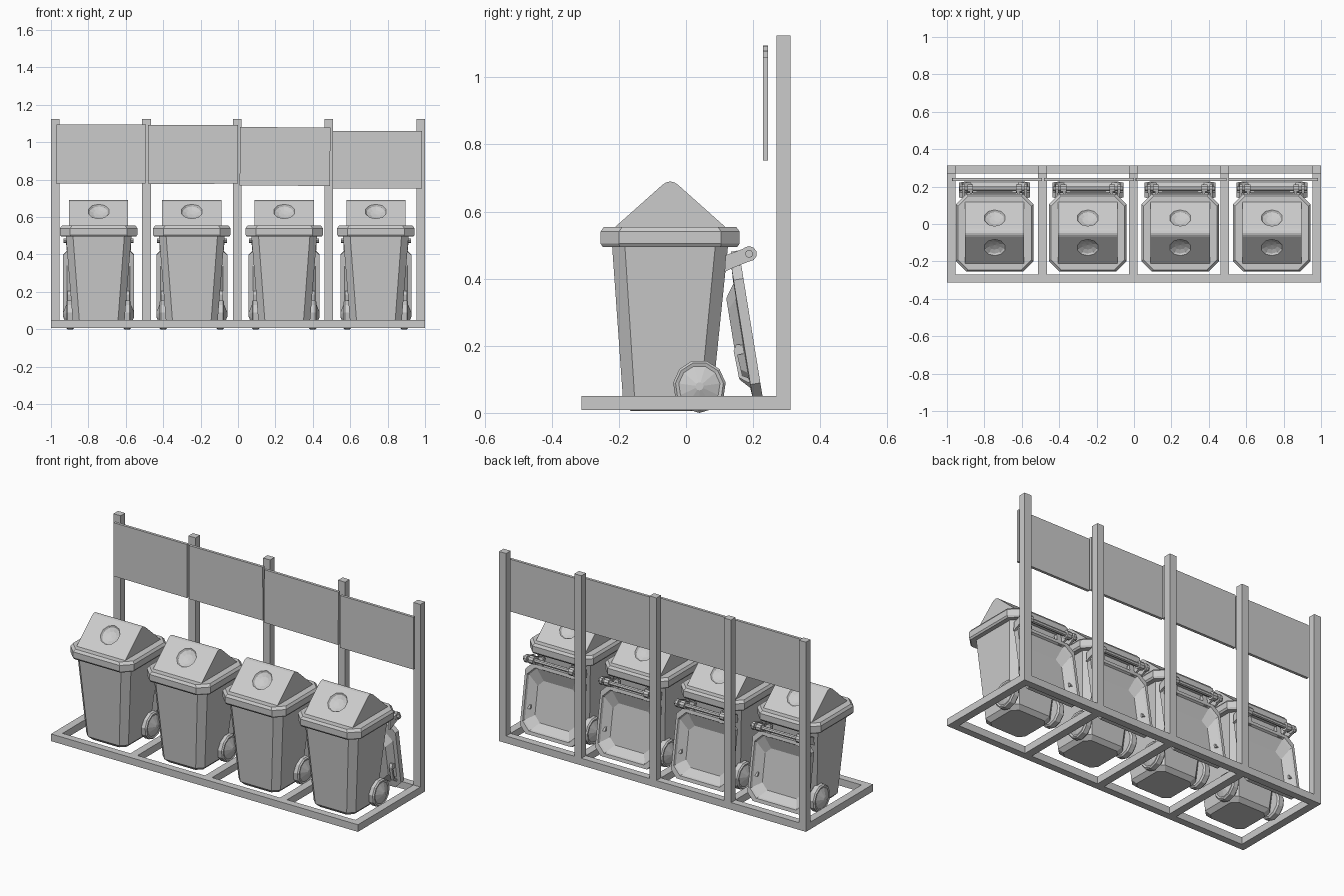
import bpy, bmesh, math
from mathutils import Vector, Matrix

if "Cube" in bpy.data.objects:
    bpy.data.objects.remove(bpy.data.objects["Cube"])


def to_mesh(bm, name):
    bmesh.ops.recalc_face_normals(bm, faces=bm.faces)
    me = bpy.data.meshes.new(name)
    bm.to_mesh(me)
    bm.free()
    return me


def place(me, name, loc=(0, 0, 0)):
    ob = bpy.data.objects.new(name, me)
    ob.location = loc
    bpy.context.collection.objects.link(ob)
    return ob


def box(name, x0, x1, y0, y1, z0, z1, tilt=0):
    bm = bmesh.new()
    bmesh.ops.create_cube(bm, size=1)
    bmesh.ops.scale(bm, vec=(x1 - x0, y1 - y0, z1 - z0), verts=bm.verts)
    ob = place(to_mesh(bm, name), name, ((x0 + x1) / 2, (y0 + y1) / 2, (z0 + z1) / 2))
    ob.rotation_euler.y = math.radians(tilt)
    return ob


def ring(hx, y0, y1, c, z):
    """Rectangle with cut corners at height z."""
    return [(-hx + c, y0, z), (hx - c, y0, z), (hx, y0 + c, z), (hx, y1 - c, z),
            (hx - c, y1, z), (-hx + c, y1, z), (-hx, y1 - c, z), (-hx, y0 + c, z)]


def loft(bm, rings):
    vs = [[bm.verts.new(p) for p in r] for r in rings]
    n = len(vs[0])
    for a, b in zip(vs, vs[1:]):
        for i in range(n):
            bm.faces.new((a[i], a[(i + 1) % n], b[(i + 1) % n], b[i]))
    bm.faces.new(vs[0][::-1])
    bm.faces.new(vs[-1])


def lathe(bm, profile, cy, cz, n, side=1):
    """Round part along x; profile is (x, radius)."""
    loft(bm, [[(side * x, cy + r * math.sin(2 * math.pi * i / n),
                cz - r * math.cos(2 * math.pi * i / n)) for i in range(n)]
              for x, r in profile])


def plate(bm, pts, x0, x1):
    """Side-view outline (y, z) extruded along x."""
    loft(bm, [[(x, y, z) for y, z in pts] for x in (x0, x1)])


parts = {}

# bin body: tapered, cut corners
bm = bmesh.new()
loft(bm, [ring(.115, -.165, .055, .03, .006), ring(.137, -.187, .077, .035, .028),
          ring(.175, -.22, .125, .038, .495)])
parts["bin_body"] = to_mesh(bm, "bin_body")

# lid rim
bm = bmesh.new()
loft(bm, [ring(.2, -.248, .153, .05, .495), ring(.207, -.255, .16, .055, .505),
          ring(.207, -.255, .16, .055, .54), ring(.197, -.245, .15, .055, .554)])
parts["lid_rim"] = to_mesh(bm, "lid_rim")

# gabled hood with round dents on both slopes
ridge, slope = -.047, math.atan2(.131, .147)
bm = bmesh.new()
half = [(.17, .549), (.023, .68), (.012, .687)]
plate(bm, [(ridge - d, z) for d, z in half] + [(ridge, .69)] +
      [(ridge + d, z) for d, z in reversed(half)], -.158, .158)
hood = place(to_mesh(bm, "hood"), "hood_base")
bm = bmesh.new()
for s in (-1, 1):
    m = (Matrix.Translation((0, ridge + s * .08, .631)) @
         Matrix.Rotation(-s * slope, 4, 'X') @ Matrix.Diagonal((.059, .059, .022, 1)))
    bmesh.ops.create_uvsphere(bm, u_segments=10, v_segments=6, radius=1, matrix=m)
cutter = place(to_mesh(bm, "dent_cutter"), "dent_cutter")
cutter.hide_render = True
mod = hood.modifiers.new("dents", 'BOOLEAN')
mod.operation, mod.solver, mod.object = 'DIFFERENCE', 'EXACT', cutter
bpy.context.view_layer.update()
dg = bpy.context.evaluated_depsgraph_get()
parts["lid_hood"] = bpy.data.meshes.new_from_object(hood.evaluated_get(dg))
for ob in (hood, cutter):
    bpy.data.objects.remove(ob)

# wheels with domed hubs, and axle
bm = bmesh.new()
for s in (-1, 1):
    lathe(bm, [(.13, .05), (.13, .07), (.138, .079), (.166, .079), (.173, .072),
               (.17, .062), (.19, .012)], .04, .079, 11, s)
parts["wheels"] = to_mesh(bm, "wheels")
bm = bmesh.new()
lathe(bm, [(-.14, .012), (.14, .012)], .04, .079, 8)
parts["axle"] = to_mesh(bm, "axle")

# hinge: bar, knuckles and brackets
bm = bmesh.new()
lathe(bm, [(-.187, .012), (.187, .012)], .188, .474, 8)
for s in (-1, 1):
    lathe(bm, [(.115, .023), (.145, .023)], .188, .474, 10, s)
    lathe(bm, [(.158, .023), (.174, .023)], .188, .474, 10, s)
    for x in (.12, .16):
        plate(bm, [(.115, .42), (.135, .43), (.2, .456), (.185, .495), (.16, .485),
                   (.118, .47)], s * x, s * (x + .012))
parts["hinge"] = to_mesh(bm, "hinge")

# flung-open flap hanging behind: hollow to the rear, domed to the front
tilt_flap = Matrix.Translation((0, .228, .05)) @ Matrix.Rotation(math.radians(99.2), 4, 'X')
bm = bmesh.new()
loft(bm, [ring(.13, .065, .3, .035, .045), ring(.17, .025, .37, .045, .012),
          ring(.175, .02, .375, .045, 0), ring(.19, 0, .395, .04, 0),
          ring(.19, 0, .395, .04, .03), ring(.168, .03, .345, .045, .032),
          ring(.135, .06, .305, .035, .06)])
# lugs joining the flap to the hinge
for s in (-1, 1):
    loft(bm, [ring(.015, .37, .44, .005, z) for z in (.004, .024)])
    bm.verts.ensure_lookup_table()
    bmesh.ops.translate(bm, vec=(s * .1, 0, 0), verts=bm.verts[-16:])
bm.transform(tilt_flap)
parts["open_flap"] = to_mesh(bm, "open_flap")

# loop grips on the flap
bm = bmesh.new()
for s in (-1, 1):
    x0, x1 = s * .148, s * .166
    plate(bm, [(.2, .09), (.185, .105), (.155, .115), (.158, .105), (.185, .09)], x0, x1)
    plate(bm, [(.158, .105), (.168, .113), (.152, .18), (.142, .185)], x0, x1)
    plate(bm, [(.142, .185), (.15, .172), (.19, .18), (.18, .2), (.15, .205)], x0, x1)
parts["flap_grips"] = to_mesh(bm, "flap_grips")

# four bins in a row
for i, x in enumerate((-.745, -.247, .247, .737), 1):
    for name, me in parts.items():
        place(me, f"{name}_{i}", (x, 0, 0))

# frame: rails, cross members and posts
box("front_rail", -1, 1, -.312, -.27, .008, .05)
box("rear_rail", -1, 1, .27, .312, .008, .05)
for i, x in enumerate((-.977, -.489, -.003, .486, .977), 1):
    box(f"cross_member_{i}", x - .023, x + .023, -.27, .27, .008, .05)
    box(f"post_{i}", x - .023, x + .023, .27, .312, .05, 1.125)

# sign panels in front of the posts
for i, (x0, x1, z0, z1, t) in enumerate(((-.972, -.493, .78, 1.095, .1),
                                         (-.48, .001, .778, 1.093, -.1),
                                         (.01, .493, .768, 1.08, .4),
                                         (.505, .983, .753, 1.061, .1)), 1):
    box(f"panel_{i}", x0, x1, .229, .245, z0, z1, t)
